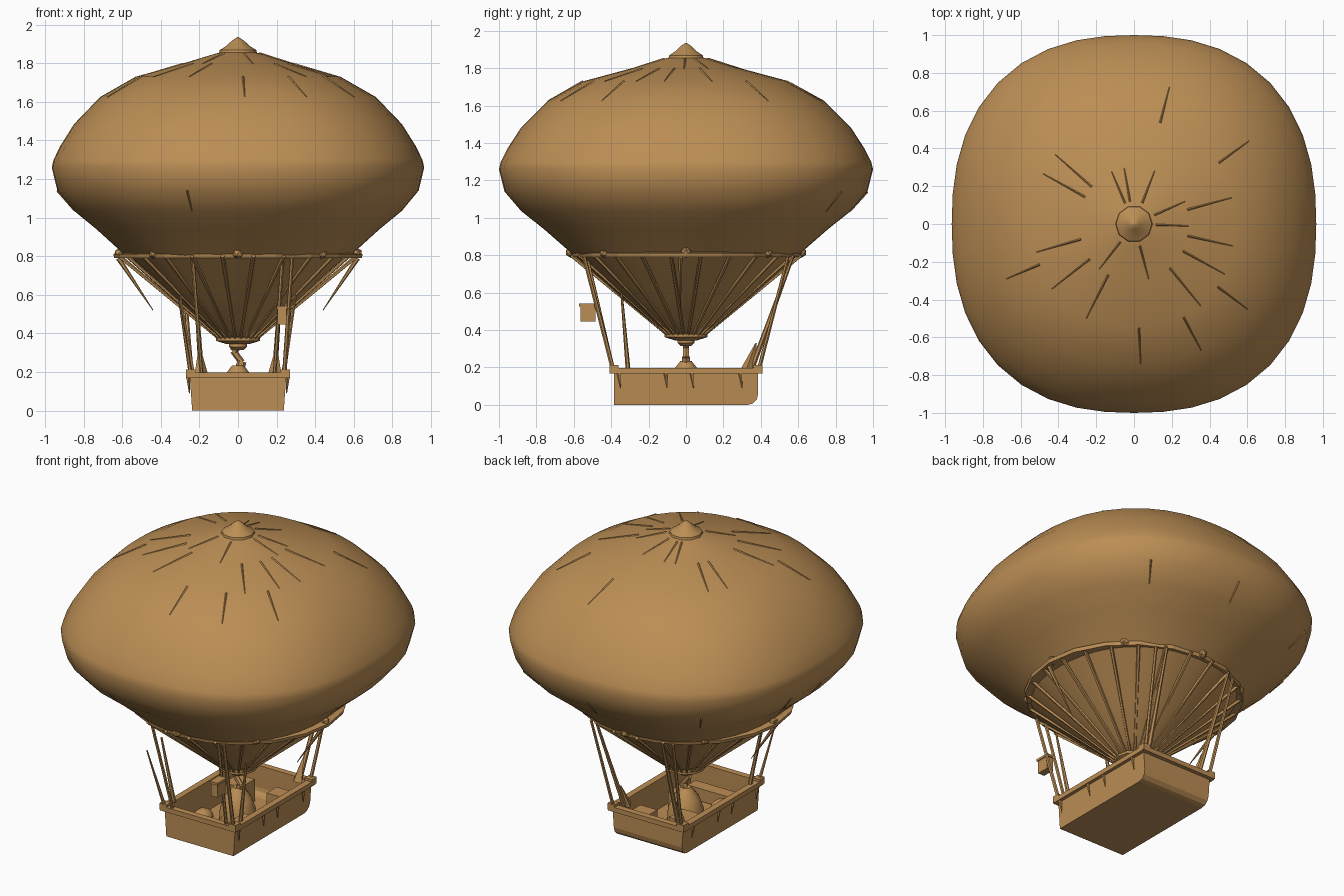
import bpy, bmesh, math, random
from mathutils import Vector, Matrix

if "Cube" in bpy.data.objects:
    bpy.data.objects.remove(bpy.data.objects["Cube"])

random.seed(4)
mat = bpy.data.materials.new("warm tan")
mat.diffuse_color = (0.50, 0.27, 0.09, 1)
mat.use_nodes = True
mat.node_tree.nodes["Principled BSDF"].inputs["Base Color"].default_value = mat.diffuse_color


def finish(bm, name, smooth=False):
    bmesh.ops.recalc_face_normals(bm, faces=bm.faces)
    me = bpy.data.meshes.new(name)
    bm.to_mesh(me)
    bm.free()
    me.materials.append(mat)
    for p in me.polygons:
        p.use_smooth = smooth
    ob = bpy.data.objects.new(name, me)
    bpy.context.collection.objects.link(ob)
    return ob


def add_rod(bm, a, b, r1, r2=None, sides=6):
    a, b = Vector(a), Vector(b)
    d = b - a
    m = Matrix.Translation((a + b) / 2) @ d.to_track_quat('Z', 'Y').to_matrix().to_4x4()
    bmesh.ops.create_cone(bm, cap_ends=True, segments=sides, radius1=r1,
                          radius2=r1 if r2 is None else r2, depth=d.length, matrix=m)


def add_box(bm, c, s):
    bmesh.ops.create_cube(bm, size=1, matrix=Matrix.Translation(c) @ Matrix.Diagonal((*s, 1)))


def around(r, t, z):
    """Point on the slightly squared cross-section of the balloon."""
    n = 2 + 0.38 * min(r, 1)
    c, s = math.cos(t), math.sin(t)
    k = r / (abs(c) ** n + abs(s) ** n) ** (1 / n)
    return Vector((0.965 * k * c, k * s, z))


def lathe(name, prof, n, shape=around, smooth=True):
    bm = bmesh.new()
    rings = [[bm.verts.new(shape(r, 2 * math.pi * i / n, z)) for i in range(n)] for r, z in prof]
    for a, b in zip(rings, rings[1:]):
        for i in range(n):
            bm.faces.new((a[i], a[(i + 1) % n], b[(i + 1) % n], b[i]))
    bm.faces.new(rings[0])
    bm.faces.new(rings[-1])
    return finish(bm, name, smooth)


def circle(r, t, z):
    return Vector((r * math.cos(t), r * math.sin(t), z))


# Envelope
PROFILE = [(0.05, 1.865), (0.12, 1.85), (0.3, 1.797), (0.55, 1.73), (0.74, 1.625), (0.88, 1.485),
           (0.955, 1.37), (0.99, 1.30), (1.0, 1.26), (0.97, 1.14), (0.88, 1.035), (0.76, 0.94),
           (0.6, 0.80), (0.365, 0.59), (0.16, 0.42), (0.06, 0.36)]
lathe("envelope", PROFILE, 40)
lathe("crown_cap", [(0.1, 1.845), (0.095, 1.868), (0.06, 1.89), (0.03, 1.918), (0.004, 1.935)], 10, circle)

# Short raised seams following the envelope
bm = bmesh.new()
for i in range(28):
    t = 2 * math.pi * (i + random.uniform(-.3, .3)) / 28
    k = random.choice((1, 1, 2, 2, 3, 8, 9))
    (r0, z0), (r1, z1) = PROFILE[k], PROFILE[k + 1]
    add_rod(bm, around(r0, t, z0), around(r1, t, z1), 0.006, 0.002, 4)
finish(bm, "seams")

# Ropes over the lower cone, gathered at the neck
bm = bmesh.new()
for i in range(24):
    t = 2 * math.pi * (i + 0.5) / 24
    add_rod(bm, circle(0.09, t, 0.365), circle(0.62, t, 0.80), 0.008, 0.011, 5)
finish(bm, "cone_ropes")
lathe("neck_collar", [(0.06, 0.345), (0.115, 0.362), (0.115, 0.378), (0.08, 0.385)], 12, circle, False)

# Load ring with knots
ring = [(0.595, 0.79), (0.635, 0.79), (0.64, 0.812), (0.6, 0.818)]
lathe("load_ring", ring, 20, lambda r, t, z: Vector((1.01 * r * math.cos(t), 0.97 * r * math.sin(t), z)), False)
bm = bmesh.new()
for i in range(8):
    p = circle(0.615, i * math.pi / 4, 0.815)
    bmesh.ops.create_icosphere(bm, subdivisions=1, radius=0.03, matrix=Matrix.Translation(p))
finish(bm, "ring_knots")

# Ropes between ring and basket, some loose
bm = bmesh.new()
for s in (-1, 1):
    add_rod(bm, (.19 * s, .35, .19), (.23 * s, .57, .79), 0.015, 0.009)
    add_rod(bm, (.24 * s, .39, .19), (.29 * s, .545, .79), 0.011, 0.009)
    add_rod(bm, (.235 * s, -.31, .19), (.30 * s, -.345, .60), 0.013, 0.006)
    add_rod(bm, (.62 * s, -.03, .79), (.44 * s, -.03, .52), 0.013, 0.002)
    add_rod(bm, (.19 * s, .33, .19), (.20 * s, .375, .33), 0.035, 0.004, 4)
add_rod(bm, (.24, -.39, .19), (.28, -.545, .79), 0.012, 0.010)
add_rod(bm, (.19, -.39, .19), (.23, -.53, .79), 0.010, 0.010)
add_rod(bm, (-.245, -.39, .19), (-.305, -.485, .57), 0.011, 0.004)
add_rod(bm, (-.19, -.39, .19), (-.235, -.54, .79), 0.010, 0.010)
finish(bm, "basket_ropes")

# Basket: tapered open tub with a rounded lower back edge
bm = bmesh.new()
add_box(bm, (0, 0, 0.0925), (0.5, 0.77, 0.185))
for v in bm.verts:
    if v.co.z < 0.05:
        v.co.x *= 0.95
back = [e for e in bm.edges if all(v.co.z < 0.05 and v.co.y > 0.3 for v in e.verts)]
bmesh.ops.bevel(bm, geom=back, offset=0.055, segments=3, profile=0.5, affect='EDGES')
bm.faces.ensure_lookup_table()
top = max(bm.faces, key=lambda f: f.calc_center_median().z)
bmesh.ops.delete(bm, geom=[top], context='FACES_ONLY')
basket = finish(bm, "basket")
sol = basket.modifiers.new("walls", 'SOLIDIFY')
sol.thickness = 0.02
sol.offset = -1

# Rim beams and end caps
bm = bmesh.new()
for s in (-1, 1):
    add_box(bm, (.25 * s, 0, .183), (.04, .80, .03))
    add_box(bm, (0, .39 * s, .183), (.53, .04, .03))
    for e in (-1, 1):
        add_box(bm, (.245 * s, .385 * e, .193), (.05, .05, .04))
finish(bm, "basket_rim")

# Hanging tassels below the rim
bm = bmesh.new()
for s in (-1, 1):
    for y in (-.36, -.11, .03, .29):
        add_rod(bm, (.258 * s, y, .175), (.252 * s, y + .01, .09), 0.011, 0.002, 5)
finish(bm, "tassels")

# Burner: bell-shaped stove, bent pipe, bowl
lathe("stove", [(.11, .02), (.105, .10), (.08, .17), (.045, .215), (.03, .235)], 12, circle)
bm = bmesh.new()
add_rod(bm, (0.01, 0, .22), (0.02, 0, .255), 0.024)
add_rod(bm, (0.02, 0, .25), (-0.025, 0, .31), 0.017)
add_rod(bm, (-0.025, 0, .305), (0, 0, .335), 0.02)
finish(bm, "burner_pipe")
lathe("burner_bowl", [(.03, .315), (.047, .33), (.047, .35), (.035, .365)], 10, circle)

# Cargo inside the basket
bm = bmesh.new()
for c, s in (((-.13, .2, .09), (.12, .14, .14)), ((.13, .24, .08), (.12, .1, .12)),
             ((.14, -.14, .07), (.09, .12, .1)), ((0, -.3, .06), (.34, .08, .08))):
    add_box(bm, c, s)
finish(bm, "crates")
bm = bmesh.new()
bmesh.ops.create_icosphere(bm, subdivisions=2, radius=.06,
                           matrix=Matrix.Translation((-.13, -.17, .07)) @ Matrix.Diagonal((1, 1.2, .9, 1)))
finish(bm, "sack", True)

# Lantern hung from a front rope
bm = bmesh.new()
add_box(bm, (.228, -.525, .488), (.045, .08, .085))
add_box(bm, (.228, -.525, .534), (.055, .095, .015))
add_rod(bm, (.23, -.50, .525), (.262, -.475, .53), 0.008)
finish(bm, "lantern")

# Smooth shading with sharp edges kept on rounded parts
for name in ("crown_cap", "stove", "burner_bowl"):
    bpy.ops.object.select_all(action='DESELECT')
    ob = bpy.data.objects[name]
    ob.select_set(True)
    bpy.context.view_layer.objects.active = ob
    bpy.ops.object.shade_smooth_by_angle(angle=math.radians(40))
